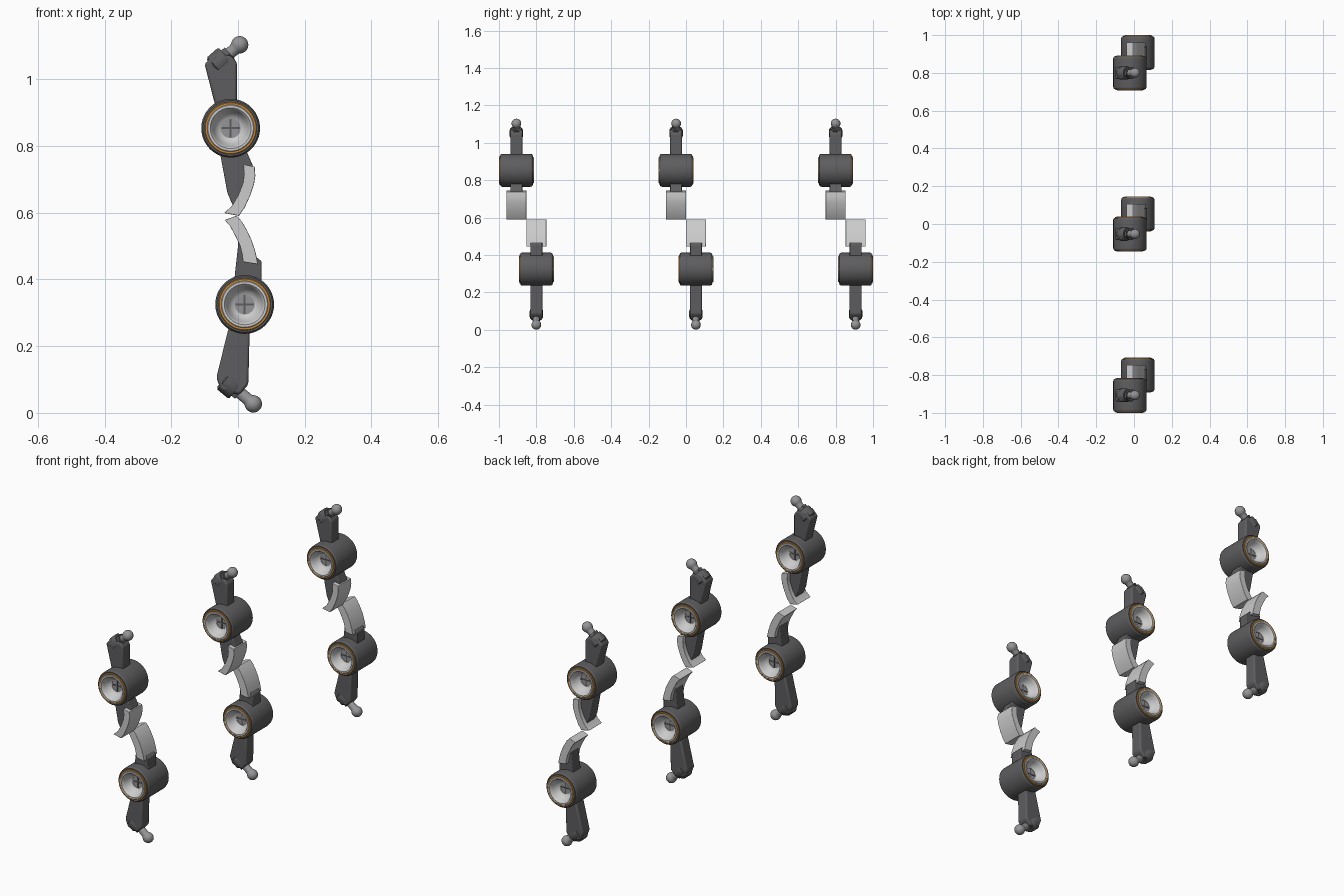
import bpy, bmesh, math
from mathutils import Vector, Matrix

if "Cube" in bpy.data.objects:
    bpy.data.objects.remove(bpy.data.objects["Cube"])


def material(name, c):
    m = bpy.data.materials.new(name)
    m.diffuse_color = (*c, 1)
    m.use_nodes = True
    m.node_tree.nodes["Principled BSDF"].inputs["Base Color"].default_value = m.diffuse_color
    return m


DARK = material("dark_steel", (0.11, 0.11, 0.115))
STEEL = material("steel", (0.3, 0.3, 0.31))
LIGHT = material("polished", (0.6, 0.6, 0.6))
ORANGE = material("bronze", (0.55, 0.25, 0.05))


def finish(name, bm, mat, bevel=0):
    bmesh.ops.recalc_face_normals(bm, faces=bm.faces)
    me = bpy.data.meshes.new(name)
    bm.to_mesh(me)
    bm.free()
    me.materials.append(mat)
    ob = bpy.data.objects.new(name, me)
    bpy.context.collection.objects.link(ob)
    if bevel:
        b = ob.modifiers.new("bevel", 'BEVEL')
        b.width, b.segments, b.limit_method = bevel, 3, 'ANGLE'
    bpy.ops.object.select_all(action='DESELECT')
    ob.select_set(True)
    bpy.context.view_layer.objects.active = ob
    bpy.ops.object.shade_smooth_by_angle(angle=math.radians(35))
    return ob


def slab(name, pts, width, mat, bevel):
    """side outline in x, z extruded along y, centred on y = 0"""
    bm = bmesh.new()
    f = bm.faces.new([bm.verts.new((x, -width / 2, z)) for x, z in pts])
    g = bmesh.ops.extrude_face_region(bm, geom=[f])
    vs = [v for v in g["geom"] if isinstance(v, bmesh.types.BMVert)]
    bmesh.ops.translate(bm, verts=vs, vec=(0, width, 0))
    return finish(name, bm, mat, bevel)


def lathe(name, prof, start, axis, mat, n=48, closed=False):
    """profile of (radius, distance along axis) spun round the axis"""
    bm = bmesh.new()
    vs = [bm.verts.new((r, 0, h)) for r, h in prof]
    es = [bm.edges.new(p) for p in zip(vs, vs[1:])]
    if closed:
        es.append(bm.edges.new((vs[-1], vs[0])))
    bmesh.ops.spin(bm, geom=vs + es, cent=(0, 0, 0), axis=(0, 0, 1),
                   angle=2 * math.pi, steps=n)
    bmesh.ops.remove_doubles(bm, verts=bm.verts, dist=1e-5)
    rot = Vector(axis).to_track_quat('Z', 'Y').to_matrix().to_4x4()
    bmesh.ops.transform(bm, verts=bm.verts, matrix=Matrix.Translation(start) @ rot)
    return finish(name, bm, mat)


def rocker(tag, hub, lever, web, outer, inner, screw_a, screw_b):
    parts = []
    c = (hub[0], 0, hub[1])
    # hub barrel with rounded rims
    parts.append(lathe(tag + "hub", [
        (.074, -.086), (.083, -.086), (.087, -.081), (.088, -.075),
        (.088, .075), (.087, .081), (.083, .086), (.074, .086)],
        c, (0, 1, 0), DARK, 64, True))
    for s, side in ((-1, "front_"), (1, "back_")):
        # bronze ring, dished bushing and shaft end on each face
        parts.append(lathe(tag + side + "ring", [
            (.067, .06), (.078, .06), (.078, .088), (.076, .09), (.067, .09)],
            c, (0, s, 0), ORANGE, 64, True))
        parts.append(lathe(tag + side + "bushing", [
            (.07, .05), (.07, .091), (.068, .093), (.061, .093), (.057, .089),
            (.053, .078), (.046, .064), (.038, .054), (.03, .05), (.03, .03)],
            c, (0, s, 0), LIGHT, 64))
        parts.append(lathe(tag + side + "shaft_end", [
            (0, 0), (.07, 0), (.07, .02), (.031, .048), (0, .048)],
            c, (0, s, 0), STEEL, 48))
        # crossed ribs in the shaft end
        for w, h in ((.028, .003), (.003, .028)):
            bm = bmesh.new()
            bmesh.ops.create_cube(bm, size=1, matrix=Matrix.Translation(
                (c[0], s * .048, c[2])) @ Matrix.Diagonal((2 * w, .004, 2 * h, 1)))
            parts.append(finish(tag + side + "shaft_rib", bm, DARK))
    # lever toward the screw, web toward the pad, curved cam pad
    parts.append(slab(tag + "lever", lever, .064, DARK, .008))
    parts.append(slab(tag + "pad_web", web, .064, DARK, .004))
    parts.append(slab(tag + "cam_pad", outer + inner[::-1], .107, LIGHT, .002))
    # adjusting screw: boss, nut, stem and ball
    a = Vector((screw_a[0], 0, screw_a[1]))
    b = Vector((screw_b[0], 0, screw_b[1]))
    d = (b - a).normalized()
    L = (b - a).length
    parts.append(lathe(tag + "screw_boss", [
        (0, -.03), (.03, -.03), (.036, -.024), (.036, .014), (.032, .02), (0, .02)],
        a, d, DARK))
    parts.append(lathe(tag + "screw_nut", [(0, .01), (.027, .01), (.027, .034), (0, .034)],
                       a, d, DARK, 6))
    ball = [(.026 * math.cos(t), L + .026 * math.sin(t))
            for t in [math.radians(-40 + 13 * i) for i in range(10)]]
    parts.append(lathe(tag + "ball_screw",
                       [(0, 0), (.018, 0), (.018, L - .022)] + ball + [(0, L + .026)],
                       a, d, STEEL, 32))
    return parts


lower = rocker(
    "lower_", (.02, .325),
    [(-.028, .255), (.035, .255), (.031, .085), (.005, .055), (-.05, .067), (-.065, .105)],
    [(-.012, .39), (.07, .395), (.07, .455), (.045, .475), (.012, .55), (.003, .545), (.0, .5)],
    [(-.004, .591), (.012, .573), (.028, .545), (.042, .515), (.053, .48), (.06, .445)],
    [(-.04, .578), (-.024, .56), (-.008, .53), (.006, .5), (.012, .475), (.015, .452)],
    (-.02, .082), (.046, .027))
upper = rocker(
    "upper_", (-.022, .853),
    [(-.068, .92), (-.003, .92), (-.003, 1.05), (-.02, 1.07), (-.07, 1.078), (-.1, 1.045)],
    [(-.055, .785), (.025, .785), (.045, .74), (.03, .715), (-.002, .63), (-.016, .622), (-.032, .66)],
    [(.05, .738), (.052, .71), (.048, .685), (.036, .65), (.02, .615), (.003, .59)],
    [(.016, .745), (.018, .715), (.015, .69), (.002, .655), (-.018, .62), (-.042, .599)],
    (-.05, 1.055), (.005, 1.103))

# three pairs along y
for parts, offsets in ((lower, (-.8, .053, .907)), (upper, (-.907, -.053, .8))):
    for ob in parts:
        for y in offsets[1:]:
            twin = ob.copy()
            bpy.context.collection.objects.link(twin)
            twin.location.y = y
        ob.location.y = offsets[0]
